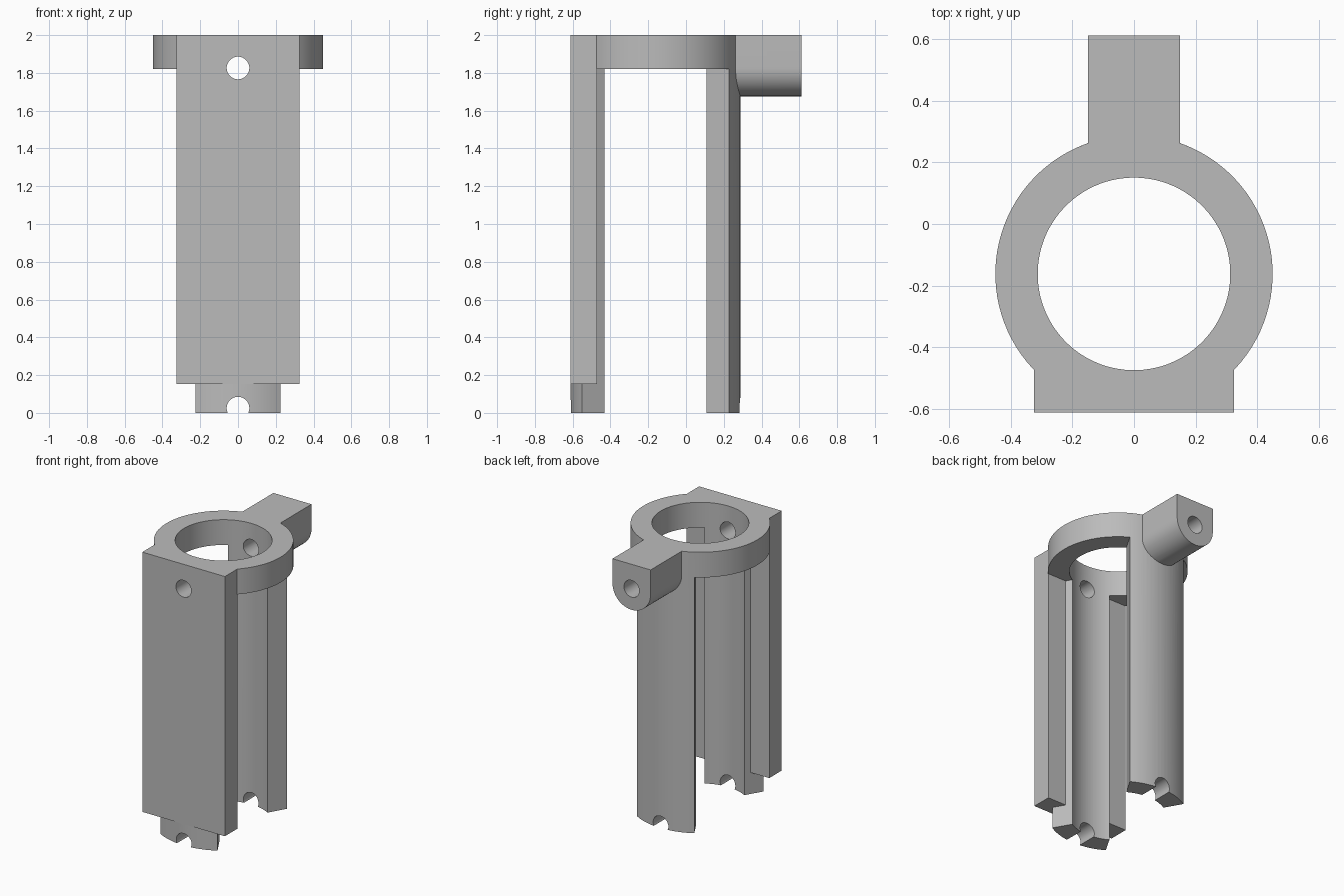
import bpy
import bmesh
from math import sin, cos, pi, radians
from mathutils import Matrix

default = bpy.data.objects.get("Cube")
if default:
    bpy.data.objects.remove(default)

AXIS_Y = -0.162          # centre line of the bore
R_OUT, R_IN = 0.45, 0.3125
TOP, RING_Z = 2.0, 1.82
FRONT, BACK = -0.612, 0.612
HOLE_R = 0.06

grey = bpy.data.materials.new("plain grey")
grey.use_nodes = True
grey.diffuse_color = (0.5, 0.5, 0.5, 1)
grey.node_tree.nodes["Principled BSDF"].inputs["Base Color"].default_value = (0.5, 0.5, 0.5, 1)


def arc(r, start, end, steps, cx=0.0, cy=0.0):
    """Points along an arc, angles in degrees."""
    return [(cx + r * cos(radians(start + (end - start) * i / steps)),
             cy + r * sin(radians(start + (end - start) * i / steps)))
            for i in range(steps + 1)]


def circle(r, steps, cx=0.0, cy=0.0):
    half = 180 / steps
    return arc(r, half, 360 + half, steps, cx, cy)[:-1]


def prism(name, outline, low, high, along_y=False):
    """Extrude an outline along z, or an x-z outline along y."""
    bm = bmesh.new()
    if along_y:
        pts = [(x, low, z) for x, z in outline]
        push = (0, high - low, 0)
    else:
        pts = [(x, y, low) for x, y in outline]
        push = (0, 0, high - low)
    face = bm.faces.new([bm.verts.new(p) for p in pts])
    grown = bmesh.ops.extrude_face_region(bm, geom=[face])["geom"]
    bmesh.ops.translate(bm, vec=push, verts=[v for v in grown if isinstance(v, bmesh.types.BMVert)])
    bmesh.ops.recalc_face_normals(bm, faces=bm.faces)
    mesh = bpy.data.meshes.new(name)
    bm.to_mesh(mesh)
    bm.free()
    mesh.materials.append(grey)
    obj = bpy.data.objects.new(name, mesh)
    bpy.context.collection.objects.link(obj)
    return obj


def rectangle(x, y0, y1):
    return [(-x, y0), (x, y0), (x, y1), (-x, y1)]


# Solid parts: collar, two arc legs, flat front plate, rounded rear lug
body = prism("clamp_body", circle(R_OUT, 96, 0, AXIS_Y), RING_Z, TOP)
legs = []
for name, middle in (("front_leg", 270), ("rear_leg", 90)):
    sector = (arc(R_OUT, middle - 30, middle + 30, 17, 0, AXIS_Y)
              + arc(0.2, middle + 30, middle - 30, 2, 0, AXIS_Y))
    legs.append(prism(name, sector, 0, 1.95))
plate = prism("front_plate", rectangle(0.325, FRONT, -0.472), 0.152, TOP)
lug_outline = [(0.15, TOP), (-0.15, TOP)] + arc(0.15, 180, 360, 24, 0, 1.826)
lug = prism("rear_lug", lug_outline, 0.1, BACK, along_y=True)

# Cutters: main bore, upper cross hole, lower half-round notches
bore = prism("bore_cutter", circle(R_IN, 96, 0, AXIS_Y), -1, 3)
upper_hole = prism("upper_hole_cutter", circle(HOLE_R, 32, 0, 1.826), -1, 1, along_y=True)
lower_hole = prism("lower_hole_cutter", circle(HOLE_R, 32, 0, 0.025), -1, 1, along_y=True)

steps = [(o, "UNION") for o in legs + [plate, lug]]
steps += [(o, "DIFFERENCE") for o in (bore, upper_hole, lower_hole)]
for part, operation in steps:
    mod = body.modifiers.new(part.name, "BOOLEAN")
    mod.operation = operation
    mod.solver = "EXACT"
    mod.object = part
    part.hide_render = True

# Bake the result and drop the helper parts
bpy.context.view_layer.update()
baked = bpy.data.meshes.new_from_object(body.evaluated_get(bpy.context.evaluated_depsgraph_get()))
body.modifiers.clear()
body.data = baked
for part, _ in steps:
    bpy.data.objects.remove(part)

bpy.ops.object.select_all(action="DESELECT")
body.select_set(True)
bpy.context.view_layer.objects.active = body
bpy.ops.object.shade_smooth_by_angle(angle=radians(30))
